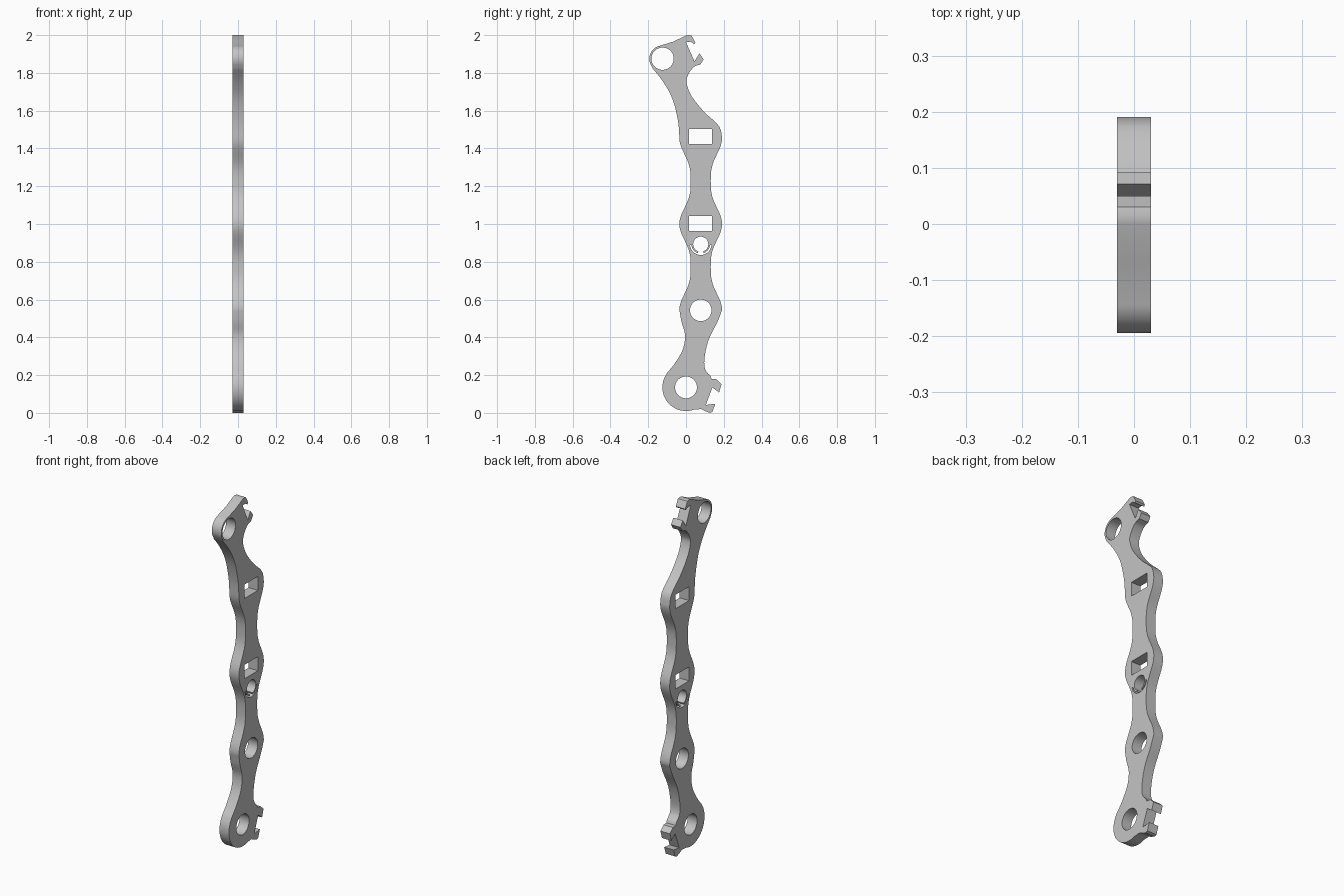
import bpy
from math import cos, sin, pi, radians

cube = bpy.data.objects.get("Cube")
if cube:
    bpy.data.objects.remove(cube, do_unlink=True)

HALF_THICKNESS = 0.03
AXIS = 0.078            # y of the centre line of the straight lobes
PITCH = 0.455           # spacing of the lobes
LOW, MID, HIGH = 0.545, 1.0, 1.455


def arc(centre, radius, start, end, steps=24):
    """Points along an arc, angles in degrees."""
    points = []
    for i in range(steps + 1):
        a = radians(start + (end - start) * i / steps)
        points.append((centre[0] + radius * cos(a), centre[1] + radius * sin(a)))
    return points


def circle(centre, radius):
    return arc(centre, radius, 0, 360, 48)[:-1]


def smooth(points, steps=6):
    """Catmull-Rom curve through the points."""
    padded = [points[0]] + points + [points[-1]]
    result = []
    for a, b, c, d in zip(padded, padded[1:], padded[2:], padded[3:]):
        for i in range(steps):
            t = i / steps
            result.append(tuple(
                q + t * ((r - p) + t * (2 * p - 5 * q + 4 * r - s
                                        + t * (3 * q - p - 3 * r + s))) / 2
                for p, q, r, s in zip(a, b, c, d)))
    return result + [points[-1]]


def lobed_side(side, steps=48):
    """One wavy long side, from the lowest lobe to the highest."""
    points = []
    for i in range(steps + 1):
        z = LOW + (HIGH - LOW) * i / steps
        swell = (0.5 + 0.5 * cos(2 * pi * (z - MID) / PITCH)) ** 1.6
        points.append((AXIS + side * (0.053 + 0.06 * swell), z))
    return points


def rectangle(z):
    left, right, h = 0.015, 0.138, 0.04
    return [(left, z - h), (right, z - h), (right, z + h), (left, z + h)]


# Outer outline, walked anticlockwise from the lower clip
lower_clip = [(0.08, 0.02), (0.1, 0.01), (0.125, 0.0), (0.14, 0.005),
              (0.155, 0.048), (0.105, 0.042), (0.14, 0.135), (0.175, 0.108),
              (0.188, 0.153), (0.16, 0.178), (0.135, 0.18), (0.13, 0.195)]
lower_right = smooth([(0.13, 0.195), (0.102, 0.23), (0.098, 0.29),
                      (0.12, 0.387), (0.167, 0.483), (0.191, LOW)])
upper_right = smooth([(0.191, HIGH), (0.183, 1.5), (0.16, 1.535), (0.093, 1.597),
                      (0.03, 1.677), (0.003, 1.745), (0.01, 1.787),
                      (0.04, 1.83), (0.077, 1.845)])
upper_clip = [(0.093, 1.872), (0.071, 1.903), (0.045, 1.861), (0.0, 1.962),
              (0.026, 1.965), (0.043, 1.952), (0.05, 1.96), (0.03, 1.997),
              (0.015, 2.0), (0.0, 1.998), (-0.066, 1.966)]
upper_eye = (-0.124, 1.875)
upper_left = smooth([(-0.177, 1.824), (-0.119, 1.75), (-0.071, 1.66),
                     (-0.042, 1.543), (-0.035, HIGH)])
lower_left = smooth([(-0.035, LOW), (-0.024, 0.483), (-0.005, 0.41),
                     (-0.018, 0.334), (-0.061, 0.26), (-0.1, 0.212)])
lower_eye = (0.0, 0.135)

outline = (lower_clip + lower_right[1:] + lobed_side(1)[1:-1] + upper_right
           + upper_clip + arc(upper_eye, 0.07, 105, 212) + upper_left
           + lobed_side(-1)[::-1][1:-1] + lower_left
           + arc(lower_eye, 0.125, 146, 290))

# Snap socket: round hole with a slit opening into a curved relief slot
snap = (AXIS, 0.893)
socket = (arc(snap, 0.04, -72, 252, 40) + arc(snap, 0.049, 252, 185)
          + arc(snap, 0.057, 185, 355) + arc(snap, 0.049, 355, 288))

loops = [outline, socket, rectangle(1.463), rectangle(1.003),
         circle(upper_eye, 0.059), circle((AXIS, 0.543), 0.057),
         circle(lower_eye, 0.058)]

# Flat filled curve, thickened along x and stood upright
curve = bpy.data.curves.new("link_arm_profile", "CURVE")
curve.dimensions = "2D"
curve.fill_mode = "BOTH"
curve.extrude = HALF_THICKNESS
for loop in loops:
    spline = curve.splines.new("POLY")
    spline.points.add(len(loop) - 1)
    for point, (y, z) in zip(spline.points, loop):
        point.co = (y, z, 0, 1)
    spline.use_cyclic_u = True

arm = bpy.data.objects.new("link_arm", curve)
bpy.context.collection.objects.link(arm)
arm.rotation_euler = (pi / 2, 0, pi / 2)

bpy.ops.object.select_all(action="DESELECT")
arm.select_set(True)
bpy.context.view_layer.objects.active = arm
bpy.ops.object.convert(target="MESH")
arm = bpy.context.object
bpy.ops.object.transform_apply(rotation=True)

# Weld the caps to the walls and shade
bpy.ops.object.mode_set(mode="EDIT")
bpy.ops.mesh.select_all(action="SELECT")
bpy.ops.mesh.remove_doubles(threshold=0.0002)
bpy.ops.mesh.normals_make_consistent(inside=False)
bpy.ops.object.mode_set(mode="OBJECT")
bpy.ops.object.shade_smooth_by_angle(angle=radians(30))

grey = bpy.data.materials.new("light_grey")
grey.use_nodes = True
colour = (0.55, 0.55, 0.55, 1)
grey.diffuse_color = colour
grey.node_tree.nodes["Principled BSDF"].inputs["Base Color"].default_value = colour
arm.data.materials.clear()
arm.data.materials.append(grey)
